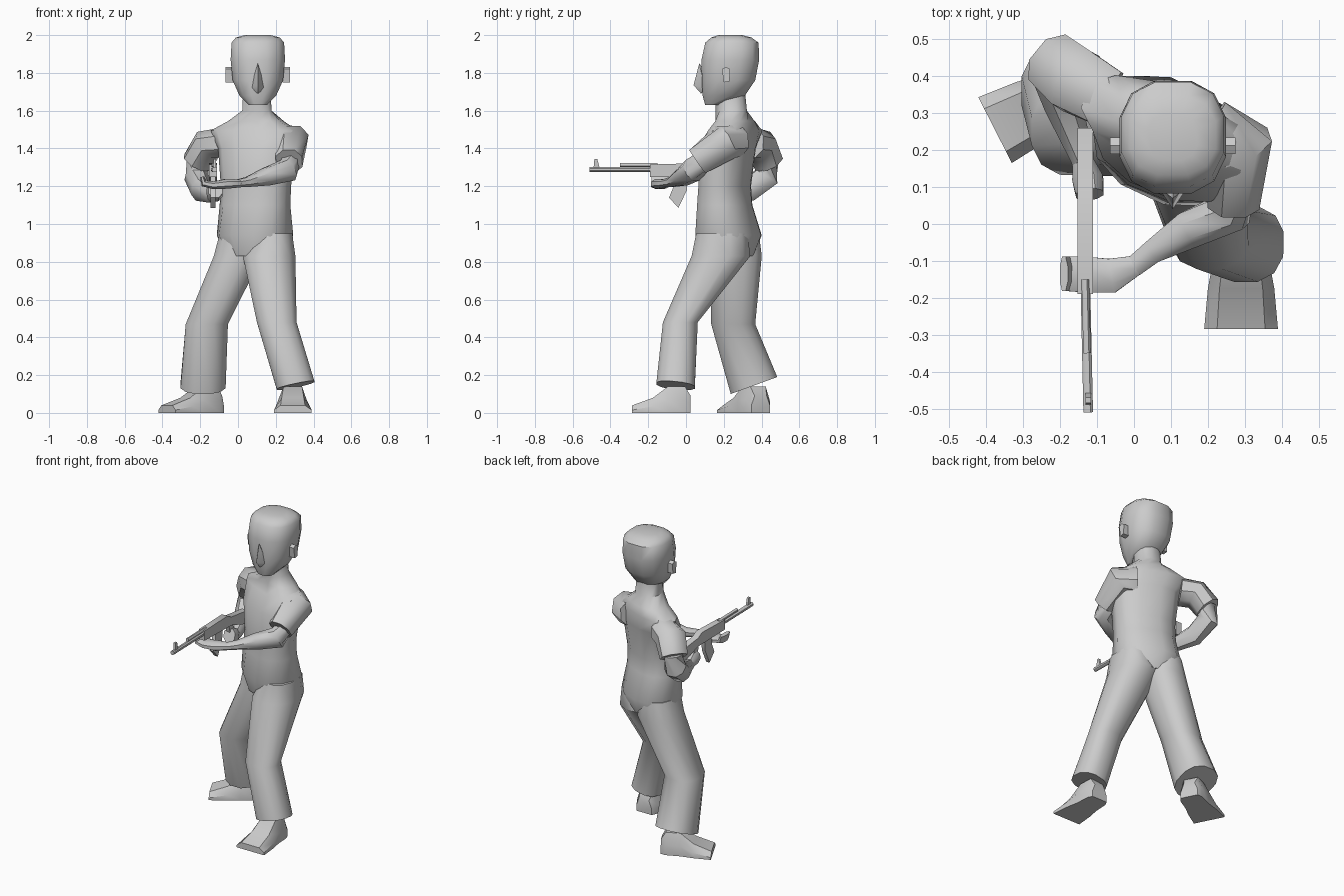
import bpy, bmesh, math
from mathutils import Vector, Euler, Matrix


def finish(name, bm):
    bmesh.ops.recalc_face_normals(bm, faces=bm.faces)
    me = bpy.data.meshes.new(name)
    bm.to_mesh(me)
    bm.free()
    ob = bpy.data.objects.new(name, me)
    bpy.context.collection.objects.link(ob)
    return ob


def skin(name, rings):
    """Bridge equal-length rings of points and cap both ends."""
    bm = bmesh.new()
    vs = [[bm.verts.new(p) for p in r] for r in rings]
    n = len(vs[0])
    for a, b in zip(vs, vs[1:]):
        for i in range(n):
            bm.faces.new((a[i], a[(i + 1) % n], b[(i + 1) % n], b[i]))
    bm.faces.new(vs[0])
    bm.faces.new(vs[-1])
    return finish(name, bm)


def oval(a, b, n, p):
    pts = []
    for i in range(n):
        t = 2 * math.pi * (i + 0.5) / n
        c, s = math.cos(t), math.sin(t)
        pts.append(Vector((math.copysign(abs(c) ** p, c) * a,
                           math.copysign(abs(s) ** p, s) * b, 0)))
    return pts


def loft(name, rings, n=12, p=0.85):
    """Rings: x, y, z, half width, half depth, then yaw, pitch, roll in degrees."""
    out = []
    for r in rings:
        x, y, z, a, b, yaw, pitch, roll = (list(r) + [0, 0, 0])[:8]
        rot = Euler([math.radians(v) for v in (pitch, roll, yaw)]).to_matrix()
        out.append([rot @ q + Vector((x, y, z)) for q in oval(a, b, n, p)])
    return skin(name, out)


def limb(name, path, n=8):
    """Path points: x, y, z, sideways radius, upright radius."""
    c = [Vector(q[:3]) for q in path]
    out = []
    for i, q in enumerate(path):
        d = c[min(i + 1, len(c) - 1)] - c[max(i - 1, 0)]
        rot = d.to_track_quat('Z', 'Y')
        out.append([rot @ v + c[i] for v in oval(q[3], q[4], n, 0.9)])
    return skin(name, out)


def plate(name, pts, x, w):
    """Side profile in (y, z), extruded across x."""
    return skin(name, [[(x + s * w / 2, y, z) for y, z in pts] for s in (-1, 1)])


def hull(name, pts):
    bm = bmesh.new()
    bmesh.ops.convex_hull(bm, input=[bm.verts.new(p) for p in pts])
    return finish(name, bm)


def shoe(name, heel, yaw):
    rings = []
    for t, w, h in ((0, .055, .10), (.03, .07, .15), (.12, .075, .15),
                    (.2, .09, .09), (.31, .1, .05)):
        prof = ((-w, .01), (w, .01), (w, h * .5), (w * .65, h), (-w * .65, h), (-w, h * .5))
        rings.append([(px, -t, pz - .01) for px, pz in prof])
    ob = skin(name, rings)
    ob.data.transform(Matrix.Translation((*heel, 0)) @ Matrix.Rotation(math.radians(yaw), 4, 'Z'))


# Twisted torso with neck
loft("torso", [
    (.09, .22, .83, .15, .13, -25), (.09, .225, .94, .205, .165, -25),
    (.09, .205, 1.1, .19, .135, -22), (.095, .205, 1.2, .19, .125, -22),
    (.10, .215, 1.4, .21, .14, -22), (.085, .26, 1.495, .24, .11, -22),
    (.095, .26, 1.545, .15, .095, -20), (.10, .24, 1.6, .08, .085),
    (.10, .235, 1.7, .075, .08)])

# Trouser legs
loft("left_leg", [
    (.19, .19, .95, .10, .14), (.165, .185, .83, .143, .16),
    (.205, -.03, .48, .108, .095), (.305, -.055, .145, .105, .105, 0, -6, -12)])
loft("right_leg", [
    (.0, .26, .95, .10, .13), (.0, .265, .83, .132, .14),
    (-.165, .25, .47, .115, .12), (-.185, .36, .145, .123, .135, 0, 20, 0)])

# Shoes
shoe("left_shoe", (.29, .025), 0)
shoe("right_shoe", (-.1, .395), -63)

# Head, nose and ears
loft("head", [
    (.105, .145, 1.63, .05, .045), (.105, .2, 1.68, .10, .115),
    (.105, .225, 1.76, .137, .145), (.105, .235, 1.87, .148, .157),
    (.105, .243, 1.96, .143, .145), (.105, .24, 1.987, .12, .11),
    (.105, .235, 2.0, .07, .065)], p=.8)
hull("nose", [(.105, .04, 1.735), (.065, .1, 1.72), (.145, .1, 1.72),
              (.105, .07, 1.85), (.105, .08, 1.69), (.105, .15, 1.75)])
for side, x in (("right", -.045), ("left", .255)):
    hull(side + "_ear", [(x + sx * .02, .212 + sy, 1.79 + sz)
                         for sx in (-1, 1) for sy, sz in
                         ((-.022, .03), (.0, .042), (.022, .03), (.018, -.035), (-.012, -.04))])

# Short sleeves
limb("left_sleeve", [(.20, .26, 1.44, .09, .09), (.275, .21, 1.435, .105, .10),
                     (.27, .06, 1.33, .075, .08)])
limb("right_sleeve", [(-.07, .34, 1.43, .085, .085), (-.16, .39, 1.42, .095, .085),
                      (-.215, .435, 1.325, .085, .08)])

# Bare forearms and hands
limb("left_forearm", [(.275, .1, 1.34, .055, .055), (.265, .035, 1.285, .06, .065),
                      (.15, -.015, 1.25, .055, .05), (.05, -.075, 1.222, .034, .028),
                      (0, -.115, 1.215, .03, .022)])
limb("left_hand", [(.01, -.11, 1.215, .028, .022), (-.06, -.14, 1.213, .05, .028),
                   (-.13, -.137, 1.205, .052, .022), (-.18, -.135, 1.215, .05, .02),
                   (-.19, -.135, 1.25, .05, .012)])
limb("right_forearm", [(-.21, .43, 1.34, .06, .06), (-.22, .425, 1.25, .065, .07),
                       (-.195, .33, 1.18, .055, .065), (-.14, .18, 1.15, .035, .04),
                       (-.135, .15, 1.15, .03, .035)])
limb("right_hand", [(-.138, .17, 1.15, .03, .035), (-.125, .12, 1.165, .045, .05),
                    (-.12, .08, 1.18, .04, .045)])

# Rifle
gx = -.132
plate("rifle_body", [(-.19, 1.25), (-.19, 1.315), (.05, 1.322), (.09, 1.3),
                     (.26, 1.28), (.26, 1.19), (.09, 1.245)], gx, .042)
plate("magazine", [(.01, 1.26), (.005, 1.18), (-.04, 1.085), (-.09, 1.14), (-.065, 1.2),
                   (-.06, 1.26)], gx, .025)
plate("pistol_grip", [(.07, 1.26), (.1, 1.14), (.14, 1.15), (.11, 1.26)], gx, .028)
limb("barrel", [(gx, -.15, 1.288, .014, .014), (-.124, -.51, 1.288, .014, .014)])
limb("gas_tube", [(gx, -.15, 1.312, .011, .011), (-.127, -.35, 1.312, .011, .011)])
plate("front_sight", [(-.49, 1.29), (-.485, 1.345), (-.47, 1.345), (-.455, 1.29)], -.124, .014)

# Smooth shading with kept edges
bpy.ops.object.select_all(action='SELECT')
bpy.context.view_layer.objects.active = bpy.context.selected_objects[0]
bpy.ops.object.shade_smooth_by_angle(angle=math.radians(45))
